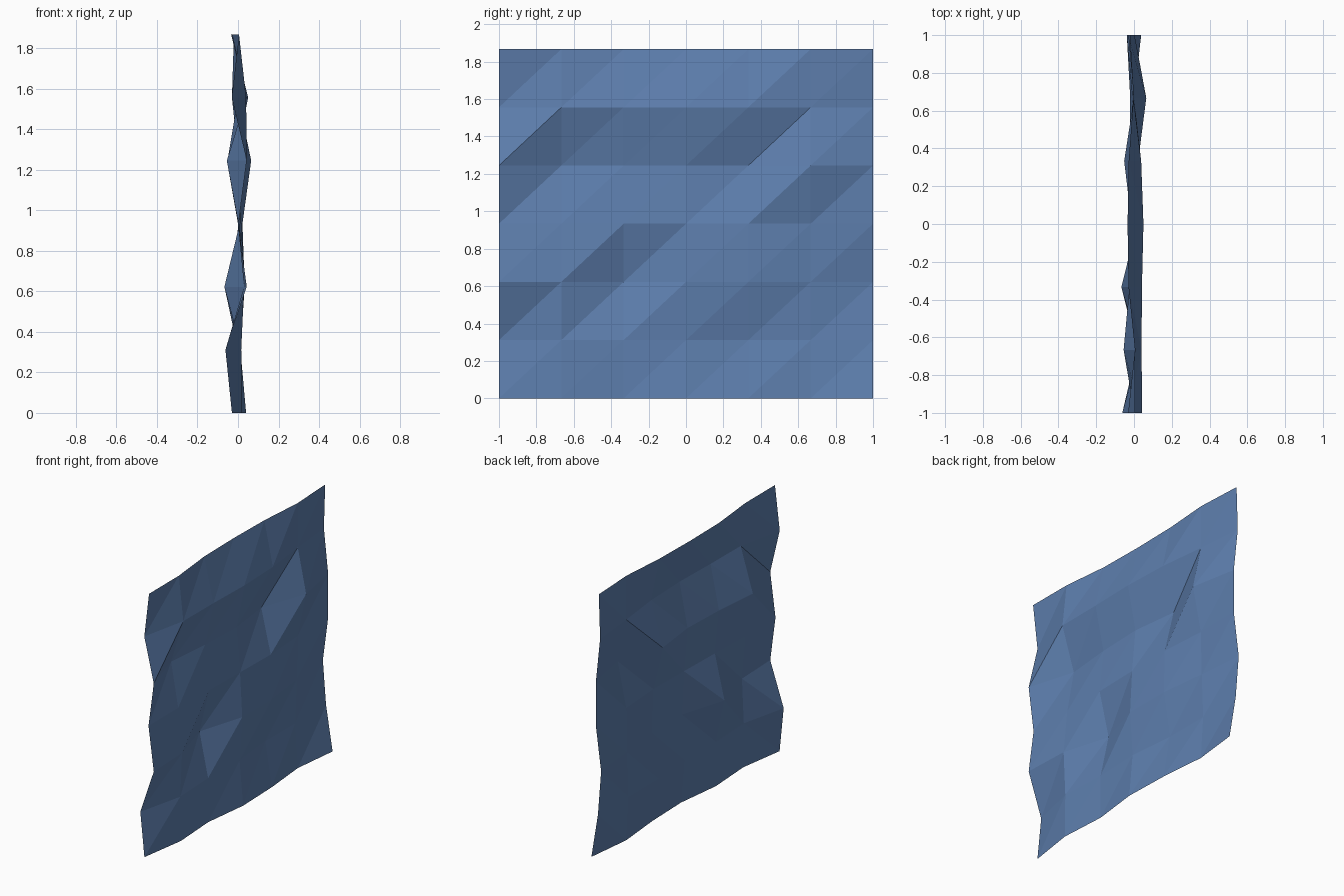
import bpy
import bmesh

old = bpy.data.objects.get("Cube")
if old:
    bpy.data.objects.remove(old, do_unlink=True)

CELLS = 6
WIDTH, HEIGHT = 2.0, 1.867

# Sideways bulge of the sheet at each grid point, in thousandths,
# one row per height from the bottom up, front edge to back edge
BULGE = [
    [-30, 20, 0, 40, 30, 0, 38],
    [-62, 16, 0, 12, -20, -20, -13],
    [43, 30, -67, 33, 30, -8, -38],
    [2, 0, 8, 16, 22, 0, 3],
    [43, -55, -24, -12, -52, 65, 3],
    [-31, 40, 42, 50, 38, 0, -30],
    [6, 5, -29, -34, -28, -3, -20],
]

# One flat colour for the whole sheet
blue = bpy.data.materials.new("dusty_blue")
blue.use_nodes = True
colour = (0.11, 0.21, 0.42, 1.0)
blue.diffuse_color = colour
shader = next(n for n in blue.node_tree.nodes if n.type == 'BSDF_PRINCIPLED')
shader.inputs["Base Color"].default_value = colour

# Sheet: a square grid with every cell split along the same diagonal
bm = bmesh.new()
grid = [[bm.verts.new((bulge / 1000,
                       (col / CELLS - 0.5) * WIDTH,
                       row / CELLS * HEIGHT))
         for col, bulge in enumerate(line)]
        for row, line in enumerate(BULGE)]
for row in range(CELLS):
    for col in range(CELLS):
        low_front, low_back = grid[row][col:col + 2]
        top_front, top_back = grid[row + 1][col:col + 2]
        bm.faces.new((low_front, low_back, top_back))
        bm.faces.new((low_front, top_back, top_front))

mesh = bpy.data.meshes.new("crumpled_sheet")
bm.to_mesh(mesh)
bm.free()
mesh.materials.append(blue)
sheet = bpy.data.objects.new("crumpled_sheet", mesh)
bpy.context.collection.objects.link(sheet)
